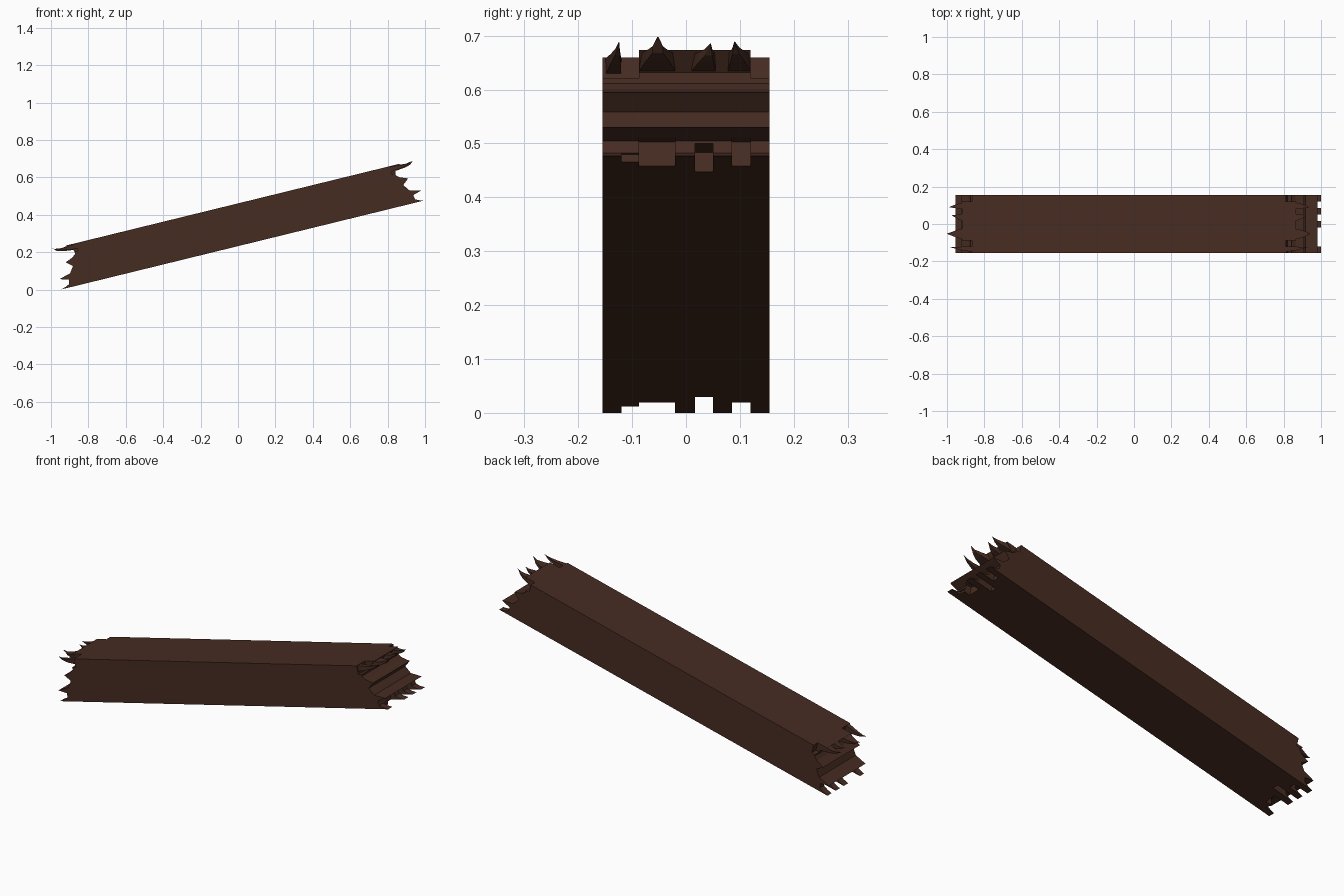
import bpy, bmesh, math
from mathutils import Matrix

if "Cube" in bpy.data.objects:
    bpy.data.objects.remove(bpy.data.objects["Cube"])

wood = bpy.data.materials.new("dark brown wood")
wood.diffuse_color = (0.062, 0.025, 0.016, 1)
wood.use_nodes = True
wood.node_tree.nodes["Principled BSDF"].inputs["Base Color"].default_value = wood.diffuse_color

# Beam frame: local x runs along the beam, local z is its thickness
FRAME = Matrix.Translation((0.026, 0, 0.2385)) @ Matrix.Rotation(-math.asin(0.238), 4, 'Y')
HALF = 0.155


def finish(name, bm):
    bmesh.ops.recalc_face_normals(bm, faces=bm.faces[:])
    me = bpy.data.meshes.new(name)
    bm.to_mesh(me)
    bm.free()
    ob = bpy.data.objects.new(name, me)
    bpy.context.collection.objects.link(ob)
    me.materials.append(wood)
    ob.matrix_world = FRAME
    return ob


def loft(bm, rings):
    rows = [[bm.verts.new(p) for p in r] for r in rings]
    n = len(rows[0])
    for a, b in zip(rows, rows[1:]):
        for i in range(n):
            bm.faces.new((a[i], a[(i + 1) % n], b[(i + 1) % n], b[i]))
    bm.faces.new(rows[0])
    bm.faces.new(rows[-1])


# Half beam with the ragged broken-end profile
profile = [(0, 0), (1.002, 0), (0.975, 0.007), (0.952, 0.018), (0.948, 0.042),
           (0.997, 0.056), (0.934, 0.072), (0.909, 0.107), (0.943, 0.135),
           (0.900, 0.152), (0.882, 0.168), (0.885, 0.188), (0.920, 0.222), (0, 0.222)]
bm = bmesh.new()
loft(bm, [[(x, y, z) for x, z in profile] for y in (-HALF, HALF)])
beam = finish("broken_beam", bm)

# Notches: y range, start along beam, z range
notches = [(-0.12, -0.087, 0.953, -0.02, 0.015), (-0.087, -0.02, 0.922, -0.02, 0.046),
           (0.017, 0.05, 0.877, -0.02, 0.037), (0.085, 0.12, 0.922, -0.02, 0.046),
           (-0.17, -0.087, 0.863, 0.178, 0.25), (0.12, 0.17, 0.863, 0.178, 0.25)]
for i, (y0, y1, x0, z0, z1) in enumerate(notches):
    bm = bmesh.new()
    loft(bm, [[(x, y0, z0), (x, y1, z0), (x, y1, z1), (x, y0, z1)] for x in (x0, 1.1)])
    cutter = finish(f"notch_cutter_{i}", bm)
    cutter.hide_render = True
    cutter.hide_viewport = True
    mod = beam.modifiers.new("notch", 'BOOLEAN')
    mod.object = cutter
    mod.operation = 'DIFFERENCE'
    mod.solver = 'EXACT'

# Curled splinters on the top edge: y range, tip y, root x, tip x, tip z
splinters = [(-0.150, -0.120, -0.124, 0.858, 0.982, 0.222),
             (-0.087, -0.020, -0.052, 0.895, 0.999, 0.228),
             (0.010, 0.055, 0.046, 0.895, 0.975, 0.221),
             (0.078, 0.120, 0.090, 0.895, 0.990, 0.221)]
bm = bmesh.new()
for y0, y1, yt, xr, xt, zt in splinters:
    rings = []
    for t, low, top in ((0, 0.190, 0.221), (0.5, 0.196, 0.214), (0.8, 0.204, 0.215), (1, zt - 0.003, zt)):
        x = xr + (xt - xr) * t
        k = t ** 1.4 * 0.97
        a, b = y0 + (yt - y0) * k, y1 + (yt - y1) * k
        rings.append([(x - 0.006, a, low), (x - 0.006, b, low), (x, b, top), (x, a, top)])
    loft(bm, rings)
spikes = finish("splinters", bm)

# Both ends are the same
for ob in (beam, spikes):
    ob.modifiers.new("other_end", 'MIRROR').use_axis = (True, False, False)

# Remove the hidden seam wall at the middle of the beam
bm = bmesh.new()
bm.from_mesh(bpy.data.meshes.new_from_object(beam.evaluated_get(bpy.context.evaluated_depsgraph_get())))
seam = [f for f in bm.faces if all(abs(v.co.x) < 1e-4 for v in f.verts)]
bmesh.ops.delete(bm, geom=seam, context='FACES_ONLY')
beam.modifiers.clear()
bm.to_mesh(beam.data)
bm.free()
